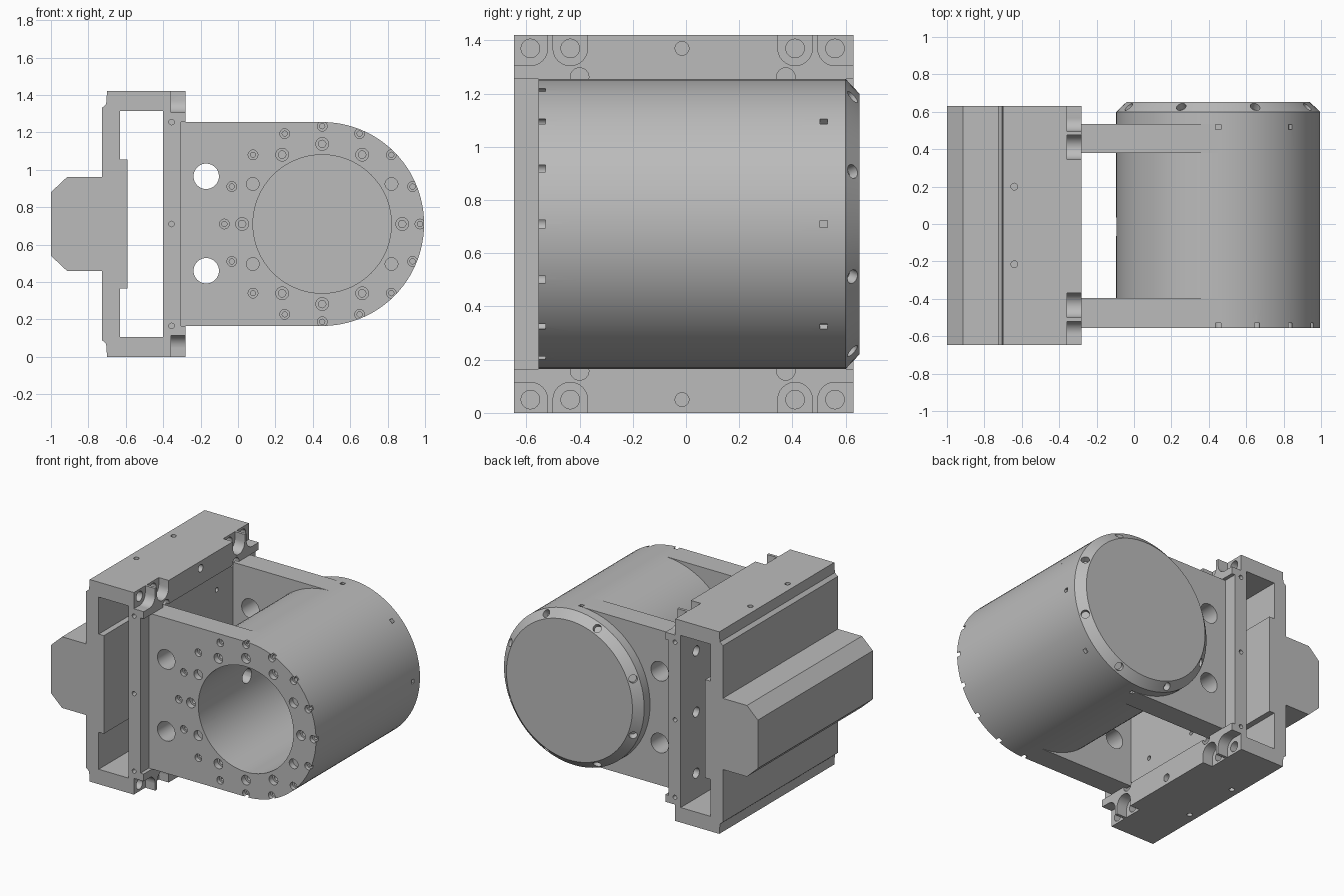
import bpy, bmesh
from math import sin, cos, pi, radians
from mathutils import Vector, Matrix

cube = bpy.data.objects.get("Cube")
if cube:
    bpy.data.objects.remove(cube)

metal = bpy.data.materials.new("machined grey")
metal.use_nodes = True
metal.diffuse_color = (0.5, 0.5, 0.5, 1)
metal.node_tree.nodes["Principled BSDF"].inputs["Base Color"].default_value = metal.diffuse_color

CX, CZ, R = 0.45, 0.71, 0.545        # barrel axis and radius
BORE = 0.37
SEG = 96
FRONT, REAR = -0.555, 0.535          # outer faces of the two arm plates


def make(name, bm):
    """Turn a bmesh into a named object."""
    bmesh.ops.recalc_face_normals(bm, faces=bm.faces)
    mesh = bpy.data.meshes.new(name)
    bm.to_mesh(mesh)
    bm.free()
    mesh.materials.append(metal)
    ob = bpy.data.objects.new(name, mesh)
    bpy.context.scene.collection.objects.link(ob)
    return ob


def add_prism(bm, pts, y0, y1):
    """Extrude an x-z outline along y."""
    face = bm.faces.new([bm.verts.new((x, y0, z)) for x, z in pts])
    new = bmesh.ops.extrude_face_region(bm, geom=[face])["geom"]
    bmesh.ops.translate(bm, vec=(0, y1 - y0, 0),
                        verts=[v for v in new if isinstance(v, bmesh.types.BMVert)])


def add_box(bm, lo, hi):
    lo, hi = Vector(lo), Vector(hi)
    bmesh.ops.create_cube(bm, size=1, matrix=Matrix.Translation((lo + hi) / 2)
                          @ Matrix.Diagonal((*(hi - lo), 1)))


def add_rod(bm, a, b, r, seg=24):
    """Cylinder from point a to point b."""
    a, b = Vector(a), Vector(b)
    turn = (b - a).to_track_quat('Z', 'Y').to_matrix().to_4x4()
    bmesh.ops.create_cone(bm, cap_ends=True, segments=seg, radius1=r, radius2=r,
                          depth=(b - a).length, matrix=Matrix.Translation((a + b) / 2) @ turn)


def lathe(name, profile):
    """Spin a closed (radius, y) profile about the barrel axis."""
    bm = bmesh.new()
    vs = [bm.verts.new((CX + r, y, CZ)) for r, y in profile]
    edges = [bm.edges.new((vs[i], vs[(i + 1) % len(vs)])) for i in range(len(vs))]
    bmesh.ops.spin(bm, geom=vs + edges, cent=(CX, 0, CZ), axis=(0, 1, 0),
                   angle=2 * pi, steps=SEG)
    bmesh.ops.remove_doubles(bm, verts=bm.verts, dist=1e-4)
    return make(name, bm)


def cut(ob, bm):
    """Subtract everything in bm from the object."""
    tool = make("cutter", bm)
    tool.hide_render = True
    mod = ob.modifiers.new("cut", 'BOOLEAN')
    mod.operation, mod.solver, mod.object, mod.use_self = 'DIFFERENCE', 'EXACT', tool, True
    bpy.context.view_layer.update()
    baked = bpy.data.meshes.new_from_object(
        ob.evaluated_get(bpy.context.evaluated_depsgraph_get()))
    ob.modifiers.clear()
    ob.data = baked
    bpy.data.objects.remove(tool)


def polar(r, deg, y):
    return Vector((CX + r * cos(radians(deg)), y, CZ + r * sin(radians(deg))))


# Mounting bracket: a symmetric outline with a slot running right through
half = [(-0.305, 0.165), (-0.28, 0.165), (-0.28, 0), (-0.70, 0), (-0.705, 0.07),
        (-0.728, 0.09), (-0.728, 0.46), (-0.915, 0.46), (-1.0, 0.54)]
slot = [(-0.40, 0.105), (-0.63, 0.105), (-0.63, 0.365), (-0.59, 0.365)]


def mirrored(pts):
    return pts + [(x, 2 * CZ - z) for x, z in reversed(pts)]


Y0, Y1 = -0.647, 0.63
bm = bmesh.new()
add_prism(bm, mirrored(half), Y0, Y1)
bracket = make("bracket", bm)
bm = bmesh.new()
add_prism(bm, mirrored(slot), Y0 - 0.1, Y1 + 0.1)
cut(bracket, bm)

# Bracket corner pockets, bolt holes and pin holes
pockets, holes = bmesh.new(), bmesh.new()
for side in (-1, 1):
    def up(z):
        return CZ + side * (z - CZ)

    def block(y0, y1, z0):
        za, zb = sorted((up(z0), up(1.6)))
        add_box(pockets, (-0.357, y0, za), (-0.2, y1, zb))

    for y, edge in ((-0.585, Y0 - 0.1), (-0.435, None), (0.41, None), (0.56, Y1 + 0.1)):
        add_rod(pockets, (-0.357, y, up(1.37)), (-0.2, y, up(1.37)), 0.065)
        block(y - 0.065, y + 0.065, 1.37)
        if edge:
            block(min(y, edge), max(y, edge), 1.306)
        add_rod(holes, (-0.5, y, up(1.37)), (-0.3, y, up(1.37)), 0.035)
    for y in (-0.4, 0.375):
        add_rod(holes, (-0.335, y, up(1.262)), (-0.2, y, up(1.262)), 0.035)
    add_rod(holes, (-0.36, -0.015, up(1.37)), (-0.2, -0.015, up(1.37)), 0.026)
    for y in (-0.215, 0.2):
        add_rod(holes, (-0.64, y, up(1.36)), (-0.64, y, up(1.5)), 0.018, 16)
        add_rod(holes, (-0.35, y, up(1.13)), (-0.2, y, up(1.13)), 0.016, 16)
for z in (0.165, CZ, 1.255):
    for y in (Y0, Y1):
        add_rod(holes, (-0.355, y - 0.05, z), (-0.355, y + 0.05, z), 0.015, 16)
for z in (0.28, CZ, 1.14):
    for y in (-0.475, 0.457):
        add_rod(holes, (-0.45, y, z), (-0.33, y, z), 0.035)
cut(bracket, pockets)
cut(bracket, holes)

# Barrel wall between the plates, and the chamfered end cap
barrel = lathe("barrel", [(BORE, -0.395), (R, -0.395), (R, 0.38), (BORE, 0.38)])
bm = bmesh.new()
add_rod(bm, (-0.2, -0.015, CZ), (0.2, -0.015, CZ), 0.05)
cut(barrel, bm)
cap = lathe("end_cap", [(0, REAR), (R, REAR), (R, 0.60), (0.49, 0.652), (0, 0.652)])
bm = bmesh.new()
for k in range(8):
    a = 22.5 + 45 * k
    add_rod(bm, polar(0.487, a, 0.596), polar(0.56, a, 0.669), 0.027)
cut(cap, bm)

# Arm plates: straight sides running into the round of the barrel
arc = [(CX + R * sin(pi * i / (SEG // 2)), CZ - R * cos(pi * i / (SEG // 2)))
       for i in range(SEG // 2 + 1)]
outline = [(-0.305, CZ - R)] + arc + [(-0.305, CZ + R)]
plates = []
for name, y0, y1 in (("front_plate", FRONT, -0.395), ("rear_plate", 0.38, REAR)):
    bm = bmesh.new()
    add_prism(bm, outline, y0, y1)
    plate = make(name, bm)
    bm = bmesh.new()
    add_rod(bm, (CX, y0 - 0.1, CZ), (CX, y1 + 0.1, CZ), BORE, SEG)
    for z in (0.46, 0.965):
        add_rod(bm, (-0.17, y0 - 0.1, z), (-0.17, y1 + 0.1, z), 0.068, 40)
    cut(plate, bm)
    plates.append(plate)

# Bolt circles on the front plate
bm = bmesh.new()
for k in range(16):
    a = 22.5 * k
    add_rod(bm, polar(0.523, a, FRONT - 0.05), polar(0.523, a, FRONT + 0.027), 0.026, 20)
    add_rod(bm, polar(0.523, a, FRONT), polar(0.523, a, FRONT + 0.09), 0.014, 12)
for k in range(12):
    a = 30 * k
    plain = k in (1, 5, 7, 11)
    add_rod(bm, polar(0.428, a, FRONT - 0.05), polar(0.428, a, FRONT + 0.04), 0.034)
    if not plain:
        add_rod(bm, polar(0.428, a, FRONT), polar(0.428, a, FRONT + 0.1), 0.02, 16)
cut(plates[0], bm)

# Small square notches round the rear rim
bm = bmesh.new()
for k in (-2, -1, 0, 1, 2):
    spin = Matrix.Translation((CX, 0.518, CZ)) @ Matrix.Rotation(radians(-45 * k), 4, 'Y')
    bmesh.ops.create_cube(bm, size=1, matrix=spin @ Matrix.Translation((R, 0, 0))
                          @ Matrix.Diagonal((0.05, 0.028, 0.028, 1)))
cut(plates[1], bm)

# Smooth round surfaces, keep machined edges sharp
bpy.ops.object.select_all(action='DESELECT')
for ob in [bracket, barrel, cap] + plates:
    ob.select_set(True)
    bpy.context.view_layer.objects.active = ob
bpy.ops.object.shade_smooth_by_angle(angle=radians(30))
